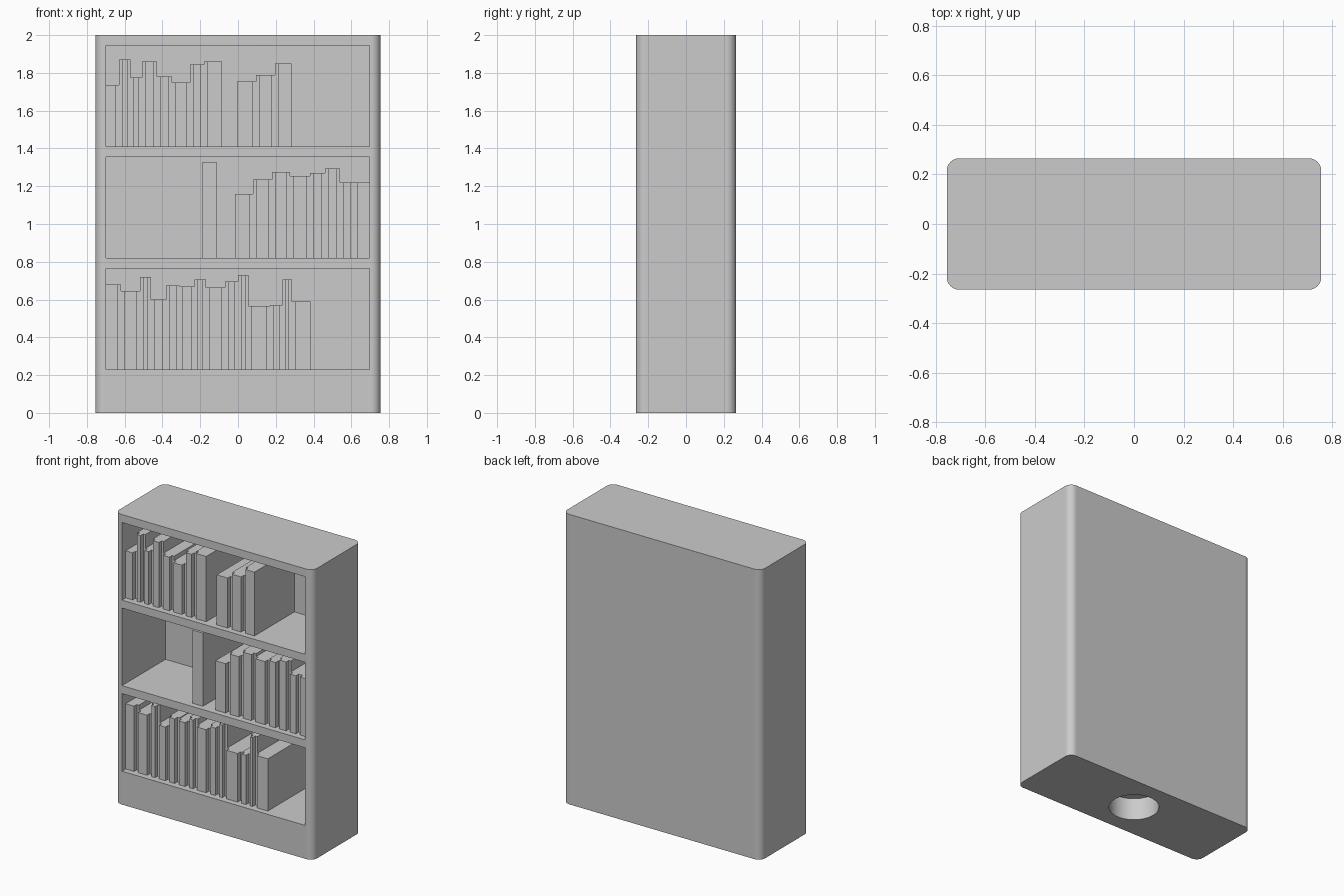
import bpy
import bmesh
from mathutils import Matrix

if "Cube" in bpy.data.objects:
    bpy.data.objects.remove(bpy.data.objects["Cube"], do_unlink=True)

HALF_W, HALF_D, HEIGHT = 0.755, 0.265, 2.0
LEFT, RIGHT, BACK = -0.70, 0.695, 0.21
SHELF_H = 0.535
SPINE_Y, GROOVE_Y, GROOVE = -0.225, -0.195, 0.016

grey = bpy.data.materials.new("light grey")
grey.use_nodes = True
colour = (0.6, 0.6, 0.6, 1)
grey.diffuse_color = colour
grey.node_tree.nodes["Principled BSDF"].inputs["Base Color"].default_value = colour


def make_object(name, bm):
    bmesh.ops.recalc_face_normals(bm, faces=bm.faces)
    mesh = bpy.data.meshes.new(name)
    bm.to_mesh(mesh)
    bm.free()
    mesh.materials.append(grey)
    obj = bpy.data.objects.new(name, mesh)
    bpy.context.collection.objects.link(obj)
    return obj


def box(name, x0, x1, y0, y1, z0, z1, corner=0):
    bm = bmesh.new()
    bmesh.ops.create_cube(bm, size=1)
    bmesh.ops.scale(bm, vec=(x1 - x0, y1 - y0, z1 - z0), verts=bm.verts)
    bmesh.ops.translate(bm, vec=((x0 + x1) / 2, (y0 + y1) / 2, (z0 + z1) / 2), verts=bm.verts)
    if corner:
        upright = [e for e in bm.edges if abs(e.verts[0].co.z - e.verts[1].co.z) > 0.1]
        bmesh.ops.bevel(bm, geom=upright, offset=corner, segments=8, profile=0.5, affect='EDGES')
    return make_object(name, bm)


def activate(obj):
    bpy.ops.object.select_all(action='DESELECT')
    obj.select_set(True)
    bpy.context.view_layer.objects.active = obj


def cut(obj, cutter):
    cutter.hide_render = True
    mod = obj.modifiers.new("cut", 'BOOLEAN')
    mod.operation = 'DIFFERENCE'
    mod.solver = 'EXACT'
    mod.object = cutter
    activate(obj)
    bpy.ops.object.modifier_apply(modifier=mod.name)
    bpy.data.objects.remove(cutter, do_unlink=True)


def book(name, x0, x1, z0, z1, groove_left, groove_right):
    # Plan outline with a proud spine, extruded upward
    a = x0 + (GROOVE if groove_left else 0)
    b = x1 - (GROOVE if groove_right else 0)
    plan = [(x0, BACK), (x0, GROOVE_Y), (a, GROOVE_Y), (a, SPINE_Y),
            (b, SPINE_Y), (b, GROOVE_Y), (x1, GROOVE_Y), (x1, BACK)]
    plan = list(dict.fromkeys(plan))
    bm = bmesh.new()
    face = bm.faces.new([bm.verts.new((x, y, z0)) for x, y in plan])
    top = bmesh.ops.extrude_face_region(bm, geom=[face], use_keep_orig=True)["geom"]
    bmesh.ops.translate(bm, vec=(0, 0, z1 - z0),
                        verts=[v for v in top if isinstance(v, bmesh.types.BMVert)])
    return make_object(name, bm)


# Case with rounded upright corners and three open shelves
case = box("bookcase", -HALF_W, HALF_W, -HALF_D, HALF_D, 0, HEIGHT, corner=0.05)
shelf_floors = {"lower": 0.23, "middle": 0.82, "upper": 1.41}
for floor in shelf_floors.values():
    cut(case, box("shelf_cutter", LEFT, RIGHT, -0.5, BACK, floor, floor + SHELF_H))

# Round socket in the underside
bm = bmesh.new()
bmesh.ops.create_cone(bm, cap_ends=True, segments=48, radius1=0.16, radius2=0.16,
                      depth=0.31, matrix=Matrix.Identity(4))
cut(case, make_object("socket_cutter", bm))

activate(case)
bpy.ops.object.shade_smooth_by_angle()
case.modifiers.new("clean shading", 'WEIGHTED_NORMAL').keep_sharp = True

# Rows of books: start x, then (end x, top z) for each book
rows = [
    ("upper", LEFT, [(-.63, 1.735), (-.57, 1.87), (-.508, 1.775), (-.43, 1.86),
                     (-.35, 1.78), (-.255, 1.75), (-.18, 1.845), (-.085, 1.86)]),
    ("upper", -.005, [(.095, 1.755), (.197, 1.79), (.283, 1.85)]),
    ("middle", -.19, [(-.11, 1.325)]),
    ("middle", -.015, [(.08, 1.16), (.18, 1.235), (.275, 1.275), (.38, 1.255),
                       (.46, 1.27), (.54, 1.295), (.615, 1.22), (RIGHT, 1.22)]),
    ("lower", LEFT, [(-.62, .68), (-.52, .645), (-.46, .72), (-.38, .60), (-.31, .675),
                     (-.23, .67), (-.17, .705), (-.07, .665), (0, .695), (.055, .73),
                     (.17, .565), (.235, .57), (.285, .705), (.385, .59)]),
]
count = 0
for shelf, x, books in rows:
    for i, (end, top) in enumerate(books):
        count += 1
        book(f"{shelf}_book_{count}", x, end, shelf_floors[shelf], top,
             i > 0, i < len(books) - 1)
        x = end
